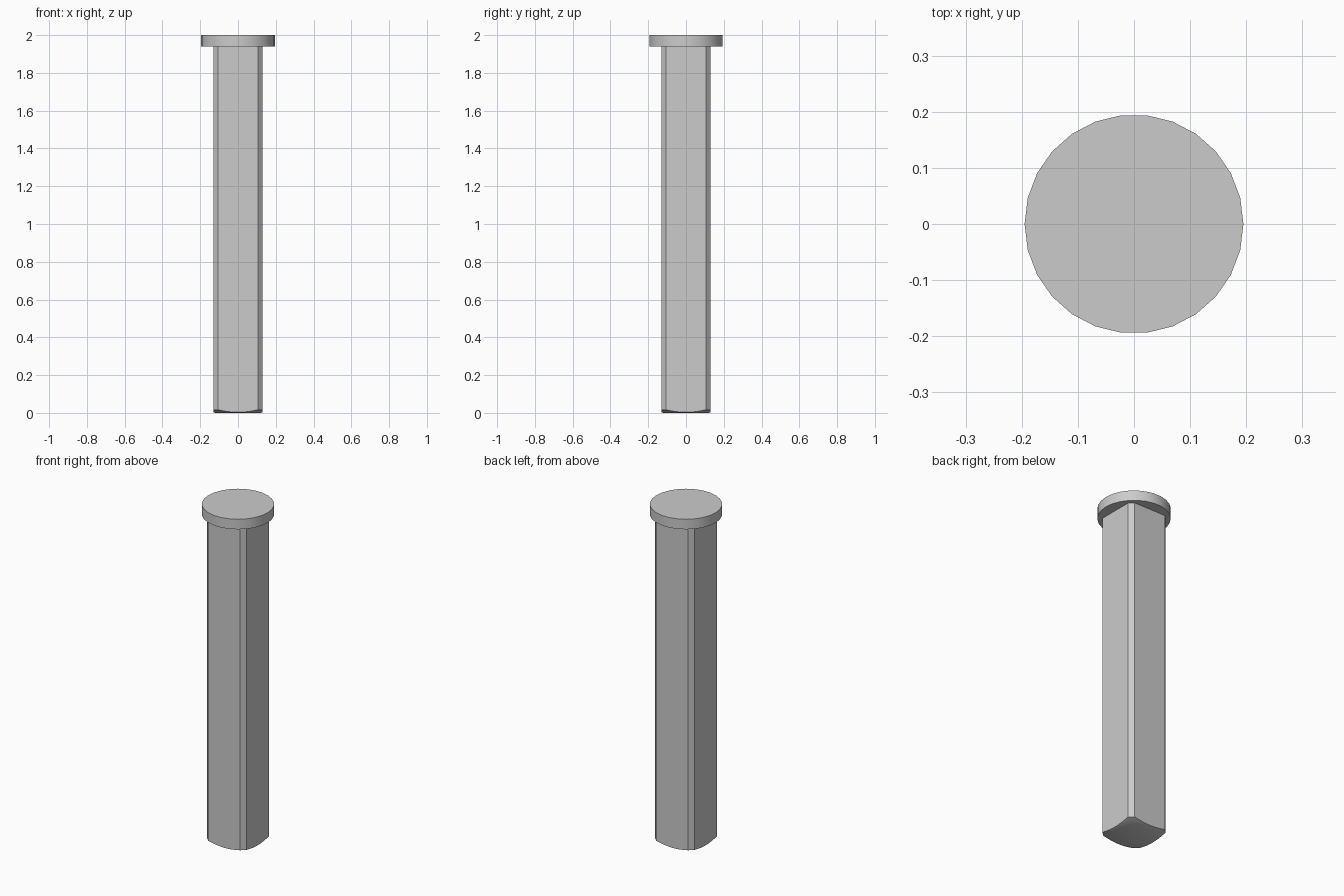
import bpy, bmesh, math

if "Cube" in bpy.data.objects:
    bpy.data.objects.remove(bpy.data.objects["Cube"])

HALF, FLAT = 0.13, 0.105      # shaft half width, half width of each flat
HEAD_Z = 1.94                 # underside of head


def make_object(name, bm):
    bmesh.ops.recalc_face_normals(bm, faces=bm.faces)
    mesh = bpy.data.meshes.new(name)
    bm.to_mesh(mesh)
    bm.free()
    obj = bpy.data.objects.new(name, mesh)
    bpy.context.collection.objects.link(obj)
    return obj


def stack(name, outlines):
    """Closed solid from matching horizontal outlines."""
    bm = bmesh.new()
    rings = [[bm.verts.new(p) for p in o] for o in outlines]
    n = len(rings[0])
    for a, b in zip(rings, rings[1:]):
        for i in range(n):
            j = (i + 1) % n
            bm.faces.new((a[i], a[j], b[j], b[i]))
    bm.faces.new(rings[0][::-1])
    bm.faces.new(rings[-1])
    return make_object(name, bm)


def circle(r, z, n):
    return [(r * math.cos(2 * math.pi * i / n), r * math.sin(2 * math.pi * i / n), z)
            for i in range(n)]


def square(z):
    pts = []
    for k in range(4):
        c, s = round(math.cos(k * math.pi / 2)), round(math.sin(k * math.pi / 2))
        for x, y in ((HALF, FLAT), (FLAT, HALF)):
            pts.append((x * c - y * s, x * s + y * c, z))
    return pts


def smooth(obj):
    bpy.ops.object.select_all(action='DESELECT')
    obj.select_set(True)
    bpy.context.view_layer.objects.active = obj
    bpy.ops.object.shade_smooth_by_angle(angle=math.radians(30))


# Round head
head = stack("head", [circle(0.195, HEAD_Z, 26), circle(0.195, 2.0, 26)])
smooth(head)

# Square shaft with bevelled corners, its foot turned to a shallow cone
shaft = stack("shaft", [square(-0.05), square(HEAD_Z)])
cutter = stack("foot_cutter", [circle(0.12, 0, 64), circle(0.20, 0.028, 64),
                               circle(0.20, 2.2, 64)])
cutter.hide_render = True
mod = shaft.modifiers.new("turned_foot", 'BOOLEAN')
mod.operation = 'INTERSECT'
mod.solver = 'EXACT'
mod.object = cutter
bpy.context.view_layer.objects.active = shaft
bpy.ops.object.modifier_apply(modifier=mod.name)
bpy.data.objects.remove(cutter)
smooth(shaft)
